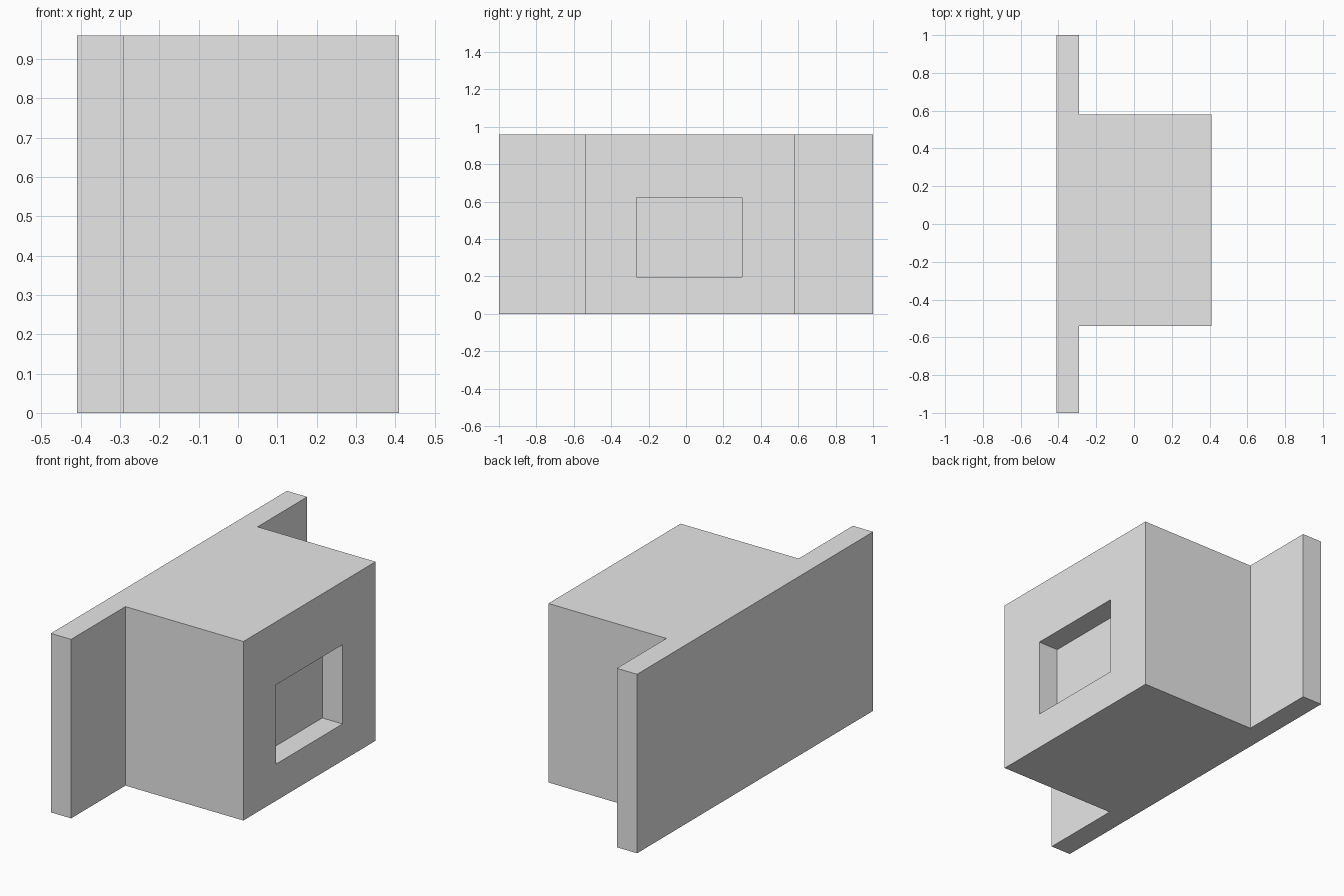
import bpy

cube = bpy.data.objects.get("Cube")
if cube:
    bpy.data.objects.remove(cube, do_unlink=True)

grey = bpy.data.materials.new("plain_grey")
grey.use_nodes = True
colour = (0.8, 0.8, 0.8, 1)
grey.diffuse_color = colour
grey.node_tree.nodes["Principled BSDF"].inputs["Base Color"].default_value = colour


def extrude_profile(name, points, height):
    """Closed outline in plan, raised from the ground to the given height."""
    n = len(points)
    verts = [(x, y, z) for z in (0, height) for x, y in points]
    faces = [tuple(reversed(range(n))), tuple(range(n, 2 * n))]
    faces += [(i, (i + 1) % n, (i + 1) % n + n, i + n) for i in range(n)]
    mesh = bpy.data.meshes.new(name)
    mesh.from_pydata(verts, [], faces)
    mesh.materials.append(grey)
    obj = bpy.data.objects.new(name, mesh)
    bpy.context.collection.objects.link(obj)
    return obj


# Back plate and projecting block as one T-shaped body
back, step, front = -0.41, -0.29, 0.41
low, high = -0.54, 0.58
body = extrude_profile("flanged_block", [
    (back, -1), (step, -1), (step, low), (front, low),
    (front, high), (step, high), (step, 1), (back, 1)], 0.96)

# Rectangular pocket in the block's outer face
depth = 0.12
cutter = extrude_profile("pocket_cutter", [
    (front - depth, -0.265), (front + depth, -0.265),
    (front + depth, 0.30), (front - depth, 0.30)], 0.425)
cutter.location.z = 0.197
cutter.hide_render = True
cutter.hide_viewport = True
cutter.display_type = 'WIRE'

cut = body.modifiers.new("pocket", 'BOOLEAN')
cut.operation = 'DIFFERENCE'
cut.solver = 'EXACT'
cut.object = cutter
